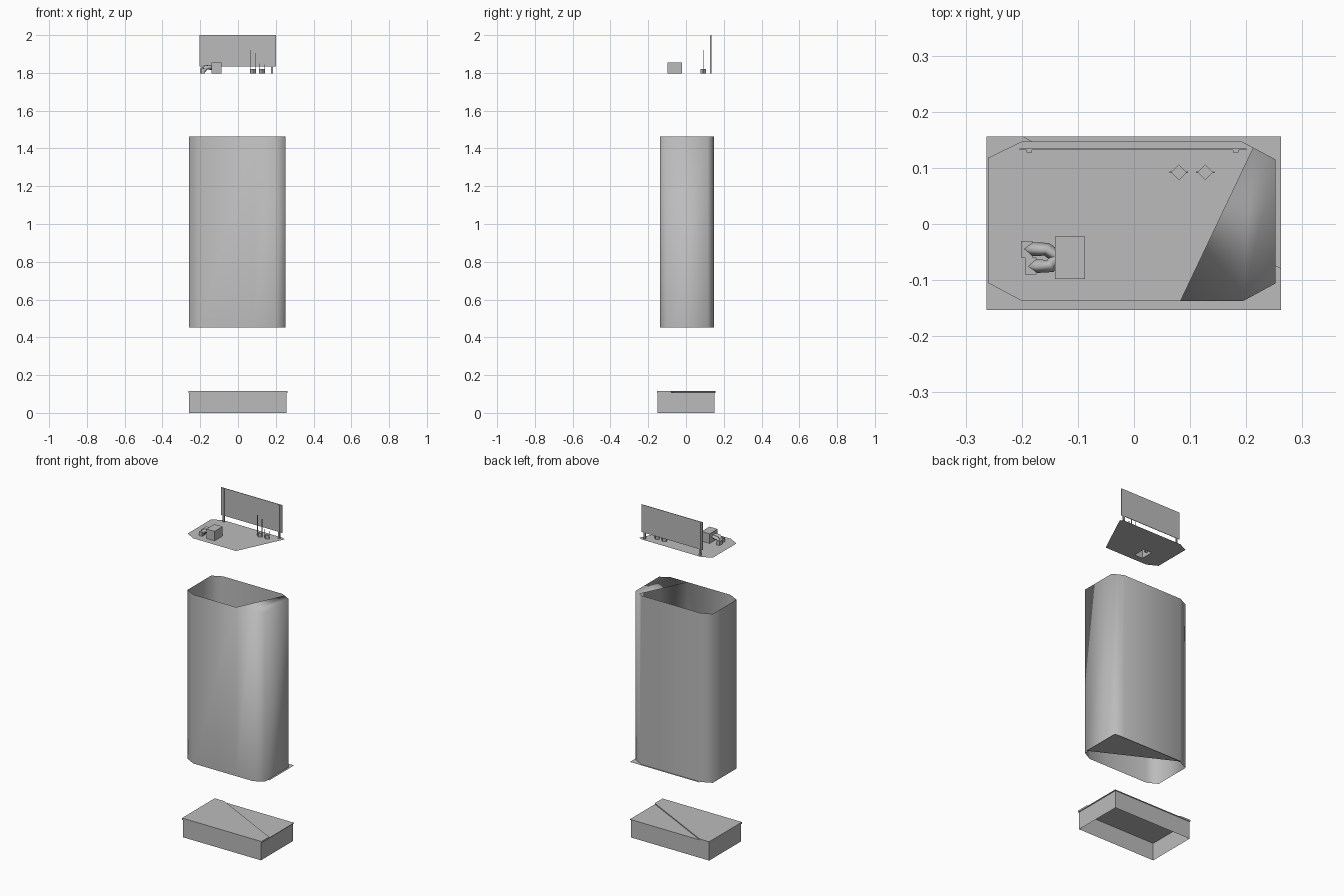
import bpy
import bmesh

cube = bpy.data.objects.get("Cube")
if cube:
    bpy.data.objects.remove(cube, do_unlink=True)

GREY = bpy.data.materials.new("plain_grey")
GREY.use_nodes = True
GREY.diffuse_color = (0.5, 0.5, 0.5, 1)
GREY.node_tree.nodes["Principled BSDF"].inputs["Base Color"].default_value = (0.5, 0.5, 0.5, 1)


def finish(name, bm):
    mesh = bpy.data.meshes.new(name)
    bm.to_mesh(mesh)
    bm.free()
    mesh.materials.append(GREY)
    obj = bpy.data.objects.new(name, mesh)
    bpy.context.collection.objects.link(obj)
    return obj


def ring(bm, points, z):
    return [bm.verts.new((x, y, z)) for x, y in points]


def walls(bm, low, high):
    for i in range(len(low)):
        j = (i + 1) % len(low)
        bm.faces.new((low[i], low[j], high[j], high[i]))


def sheet(name, points, z):
    bm = bmesh.new()
    bm.faces.new(ring(bm, points, z))
    return finish(name, bm)


def prism(name, points, z0, z1, bottom=True):
    bm = bmesh.new()
    low, high = ring(bm, points, z0), ring(bm, points, z1)
    walls(bm, low, high)
    bm.faces.new(high)
    if bottom:
        bm.faces.new(low[::-1])
    return finish(name, bm)


def rect(x0, x1, y0, y1):
    return [(x0, y0), (x1, y0), (x1, y1), (x0, y1)]


def box(name, x, y, z0, z1, wide, deep):
    return prism(name, rect(x - wide / 2, x + wide / 2, y - deep / 2, y + deep / 2), z0, z1)


# Base: open-bottomed box, lip and a top plate with one corner cut away
prism("base_box", rect(-0.26, 0.257, -0.15, 0.152), 0, 0.105, bottom=False)
prism("base_lip", rect(-0.263, 0.262, -0.153, 0.156), 0.105, 0.109)
CUT_BACK, CUT_SIDE = (-0.2, 0.156), (0.262, -0.08)
prism("base_top_plate", [(-0.263, -0.153), (0.262, -0.153), CUT_SIDE,
                         CUT_BACK, (-0.263, 0.156)], 0.109, 0.115)

# The cut-away corner of the plate sits under the tower
sheet("tower_floor_corner", [CUT_SIDE, (0.262, 0.156), CUT_BACK], 0.452)

# Tower: open tube with cut corners, partly capped on one side
CUT_FRONT, CUT_REAR = (0.083, -0.137), (0.213, 0.136)
corner_side = [CUT_FRONT, (0.195, -0.137), (0.252, -0.106), (0.252, 0.115), CUT_REAR]
main_side = [(0.192, 0.147), (-0.2, 0.147), (-0.26, 0.118), (-0.26, -0.105), (-0.2, -0.137)]
outline = corner_side + main_side
bm = bmesh.new()
low, high = ring(bm, outline, 0.452), ring(bm, outline, 1.462)
walls(bm, low, high)
bm.faces.new(high[:len(corner_side)])
for face in bm.faces:
    face.smooth = True
finish("tower_walls", bm)

# Roof sheet with an opening beneath the air unit
ROOF = 1.798
unit = rect(-0.141, -0.087, -0.098, -0.022)
bm = bmesh.new()
for loop in ([CUT_FRONT, CUT_REAR] + main_side, unit):
    vs = ring(bm, loop, ROOF)
    for i, v in enumerate(vs):
        bm.edges.new((v, vs[(i + 1) % len(vs)]))
bmesh.ops.triangle_fill(bm, edges=bm.edges[:], use_beauty=True, normal=(0, 0, 1))
finish("roof", bm)

# Air unit with two bent ducts and their hoods
prism("air_unit", unit, ROOF, 1.855, bottom=False)
for side, y, x in (("back", -0.045, 0), ("front", -0.075, 0.007)):
    curve = bpy.data.curves.new(side + "_duct", "CURVE")
    curve.dimensions = "3D"
    curve.bevel_depth = 0.012
    curve.bevel_resolution = 0
    path = [(-0.138, -0.058, 1.826), (-0.156 + x, y, 1.83),
            (-0.176 + x, y, 1.828), (-0.188 + x, y, 1.812)]
    spline = curve.splines.new("POLY")
    spline.points.add(len(path) - 1)
    for point, co in zip(spline.points, path):
        point.co = (*co, 1)
    curve.materials.append(GREY)
    bpy.context.collection.objects.link(bpy.data.objects.new(side + "_duct", curve))
    box(side + "_duct_hood", -0.191 + x, y, ROOF, 1.822, 0.02, 0.03)

# Aerials: diamond feet, each with two thin rods
for name, x, tops in (("inner", 0.08, (1.92, 1.905)), ("outer", 0.127, (1.85, 1.845))):
    r, y = 0.014, 0.092
    prism(name + "_aerial_foot", [(x - r, y), (x, y - r), (x + r, y), (x, y + r)], ROOF, 1.82)
    for sign, top in zip((-1, 1), tops):
        box(name + "_aerial_rod", x + sign * (r + 0.001), y, ROOF, top, 0.003, 0.003)

# Billboard on two posts
box("billboard_panel", -0.002, 0.133, 1.835, 2.0, 0.405, 0.003)
for x in (-0.187, 0.181):
    box("billboard_post", x, 0.131, ROOF, 1.998, 0.01, 0.008)
